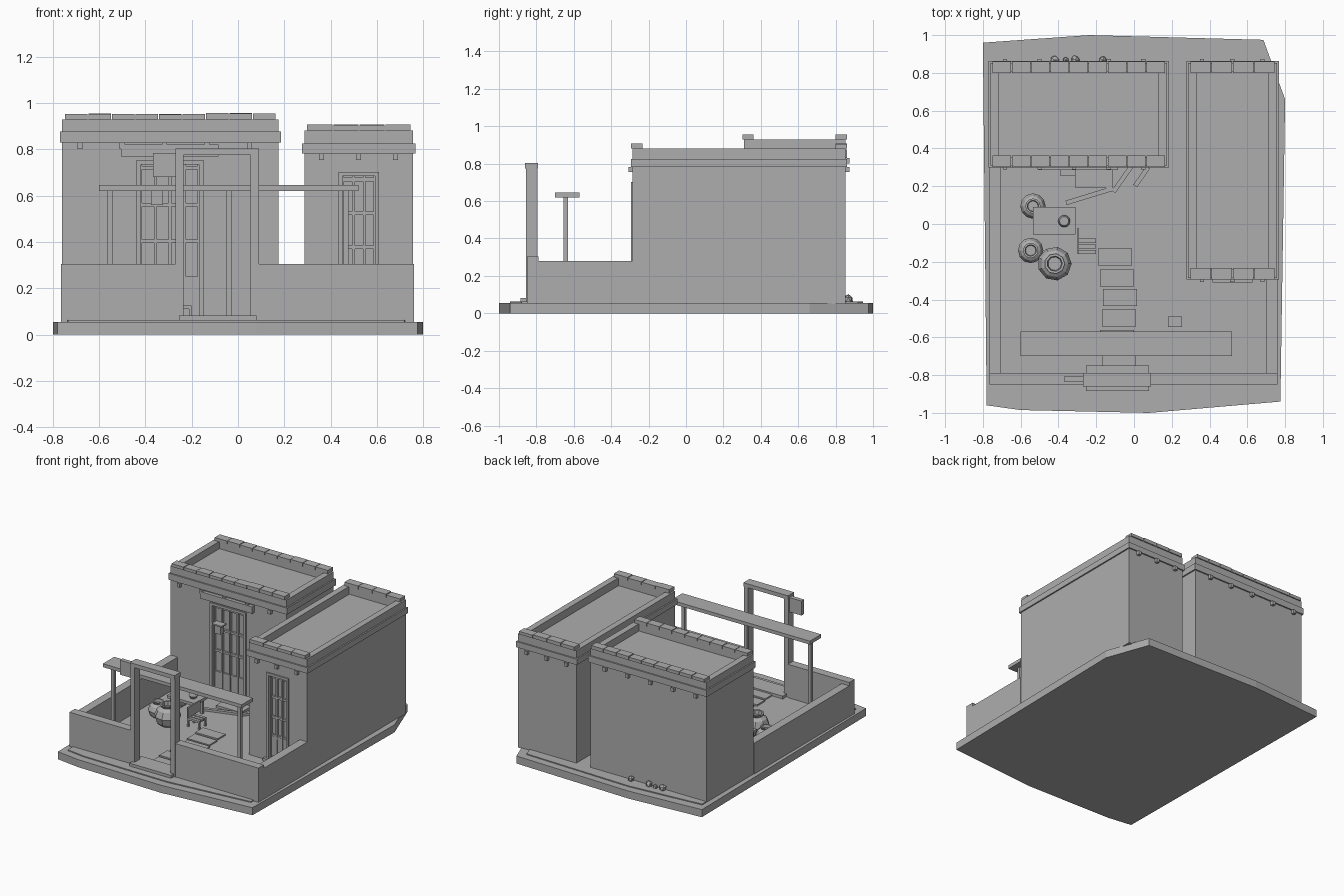
import bpy, bmesh, math, random
from mathutils import Vector

random.seed(4)
if "Cube" in bpy.data.objects:
    bpy.data.objects.remove(bpy.data.objects["Cube"])

clay = bpy.data.materials.new("plain grey")
clay.use_nodes = True
GREY = (0.42, 0.42, 0.42, 1)
clay.diffuse_color = GREY
clay.node_tree.nodes["Principled BSDF"].inputs["Base Color"].default_value = GREY


def finish(name, bm):
    bmesh.ops.recalc_face_normals(bm, faces=bm.faces)
    mesh = bpy.data.meshes.new(name)
    bm.to_mesh(mesh)
    bm.free()
    mesh.materials.append(clay)
    ob = bpy.data.objects.new(name, mesh)
    bpy.context.collection.objects.link(ob)
    return ob


def boxes(name, spans):
    """One object from boxes given as (x0, x1, y0, y1, z0, z1)."""
    bm = bmesh.new()
    for x0, x1, y0, y1, z0, z1 in spans:
        made = bmesh.ops.create_cube(bm, size=1)["verts"]
        for v in made:
            v.co = Vector(((x0 + x1) / 2 + v.co.x * (x1 - x0),
                           (y0 + y1) / 2 + v.co.y * (y1 - y0),
                           (z0 + z1) / 2 + v.co.z * (z1 - z0)))
    return finish(name, bm)


def slab(name, outline, z0, z1):
    bm = bmesh.new()
    face = bm.faces.new([bm.verts.new((x, y, z0)) for x, y in outline])
    top = bmesh.ops.extrude_face_region(bm, geom=[face])["geom"]
    for v in top:
        if isinstance(v, bmesh.types.BMVert):
            v.co.z = z1
    return finish(name, bm)


def lathe(name, x, y, z, profile, sides):
    """Faceted vessel from (radius, height) points."""
    bm = bmesh.new()
    rings = [[bm.verts.new((x + r * math.cos(a), y + r * math.sin(a), z + h))
              for a in [math.tau * i / sides for i in range(sides)]] for r, h in profile]
    for low, high in zip(rings, rings[1:]):
        for i in range(sides):
            j = (i + 1) % sides
            bm.faces.new((low[i], low[j], high[j], high[i]))
    bm.faces.new(rings[0])
    bm.faces.new(rings[-1])
    return finish(name, bm)


def ring(x0, x1, y0, y1, z0, z1, t):
    """Four walls around a rectangle."""
    return [(x0, x1, y0, y0 + t, z0, z1), (x0, x1, y1 - t, y1, z0, z1),
            (x0, x0 + t, y0 + t, y1 - t, z0, z1), (x1 - t, x1, y0 + t, y1 - t, z0, z1)]


def building(name, x0, x1, y0, y1, eave, roof, rim, tiles, pegs, door):
    dx0, dx1, dtop = door
    depth, floor = 0.03, 0.05
    # walls with a recessed doorway, then the roof deck
    boxes(name + "_walls", [
        (x0, x1, y0 + depth, y1, floor, eave),
        (x0, dx0, y0, y0 + depth, floor, eave),
        (dx1, x1, y0, y0 + depth, floor, eave),
        (dx0, dx1, y0, y0 + depth, dtop, eave)])
    e = 0.01
    boxes(name + "_cornice", [(x0 - e, x1 + e, y0 - e, y1 + e, eave, roof)])
    boxes(name + "_parapet", ring(x0, x1, y0, y1, roof, rim, 0.045))
    # coping tiles along front and back
    step = (x1 - x0 - 0.02) / tiles
    row = []
    for ya in (y0 - 0.008, y1 - 0.052):
        for i in range(tiles):
            xa = x0 + 0.01 + i * step
            lift = random.uniform(-0.004, 0.002)
            row.append((xa + 0.002, xa + step - 0.002, ya, ya + 0.06, rim, rim + 0.025 + lift))
    boxes(name + "_coping_tiles", row)
    # beam ends under the cornice
    boxes(name + "_beam_ends", [(x - 0.011, x + 0.011, ya, ya + 0.04, eave - 0.028, eave)
                                for x in pegs for ya in (y0 - 0.022, y1 - 0.018)])
    # door frame, leaf bars and sill
    w = 0.018
    boxes(name + "_door_frame", [
        (dx0 - w, dx0, y0 - 0.01, y0 + depth, floor, dtop + w),
        (dx1, dx1 + w, y0 - 0.01, y0 + depth, floor, dtop + w),
        (dx0, dx1, y0 - 0.01, y0 + depth, dtop, dtop + w)])
    cols = 4 if dx1 - dx0 > 0.2 else 3
    ya, yb = y0 + 0.012, y0 + depth
    bars = [(x - 0.006, x + 0.006, ya, yb, 0.07, dtop)
            for x in [dx0 + (dx1 - dx0) * i / cols for i in range(cols + 1)]]
    bars += [(dx0, dx1, ya + 0.004, yb, z - 0.008, z + 0.008)
             for z in [0.085 + (dtop - 0.1) * i / 4 for i in range(5)]]
    bars.append((dx0, dx1, ya + 0.006, yb, 0.07, 0.25))
    boxes(name + "_door_bars", bars)


# ground
outline = [(-0.80, 0.96), (-0.235, 1.0), (0.685, 0.975), (0.80, 0.66),
           (0.775, -0.94), (0.08, -1.0), (-0.6, -0.985), (-0.78, -0.96)]
slab("ground", outline, 0, 0.055)
slab("courtyard_floor", [(-0.76, 0.90), (-0.2, 0.945), (0.64, 0.92), (0.74, 0.66),
                         (0.72, -0.88), (0.09, -0.94), (-0.59, -0.93), (-0.735, -0.91)], 0.05, 0.062)

# two flat-roofed buildings
building("left_house", -0.76, 0.175, 0.31, 0.852, 0.83, 0.877, 0.93, 9,
         [-0.683 + 0.183 * i for i in range(5)], (-0.42, -0.168, 0.735))
building("right_house", 0.287, 0.757, -0.285, 0.852, 0.783, 0.825, 0.882, 4,
         [0.36, 0.52, 0.68], (0.452, 0.592, 0.685))
boxes("left_house_lintel", [(-0.505, -0.085, 0.285, 0.312, 0.77, 0.82)])
boxes("left_house_step", [(-0.31, -0.11, 0.19, 0.31, 0.06, 0.08)])
boxes("right_house_step", [(0.415, 0.627, -0.31, -0.28, 0.055, 0.08)])
boxes("wall_lantern", [(-0.39, -0.31, 0.255, 0.31, 0.62, 0.63), (-0.375, -0.325, 0.265, 0.305, 0.56, 0.62)])

# courtyard walls
boxes("front_wall", [(-0.765, -0.27, -0.85, -0.788, 0.05, 0.305),
                     (0.09, 0.76, -0.85, -0.788, 0.05, 0.305)])
boxes("side_walls", [(-0.765, -0.703, -0.788, 0.31, 0.05, 0.28),
                     (0.698, 0.76, -0.788, -0.285, 0.05, 0.28)])

# gateway with hanging sign
boxes("gate_posts", [(-0.27, -0.235, -0.855, -0.795, 0.055, 0.775),
                     (0.055, 0.09, -0.855, -0.795, 0.055, 0.775)])
boxes("gate_beam", [(-0.27, 0.09, -0.86, -0.79, 0.775, 0.803)])
boxes("gate_threshold", [(-0.255, 0.08, -0.885, -0.75, 0.055, 0.083)])
boxes("sign_board", [(-0.368, -0.27, -0.836, -0.805, 0.68, 0.785)])

# pergola
boxes("pergola_beam", [(-0.6, 0.52, -0.70, -0.57, 0.62, 0.645)])
boxes("pergola_posts", [(x - 0.012, x + 0.012, -0.655, -0.632, 0.055, 0.62) for x in (-0.553, -0.038, 0.465)])

# stepping stones
stones = [(-0.19, -0.13), (-0.18, -0.24), (-0.165, -0.345), (-0.17, -0.452), (-0.18, -0.56), (-0.17, -0.67)]
boxes("stepping_stones", [(x, x + 0.18, y - 0.09, y, 0.055, 0.072) for x, y in stones])
boxes("loose_tile", [(0.18, 0.255, -0.545, -0.49, 0.055, 0.07)])

# table, cup and chair
boxes("table", [(-0.535, -0.31, -0.055, 0.09, 0.165, 0.185)] +
      [(x, x + 0.02, y, y + 0.02, 0.055, 0.165) for x in (-0.52, -0.345) for y in (-0.04, 0.055)])
lathe("cup", -0.37, 0.015, 0.185, [(0.02, 0), (0.032, 0.02), (0.024, 0.045)], 12)
boxes("chair", [(-0.30, -0.20, y, y + 0.022, 0.11, 0.125) for y in (-0.16, -0.13, -0.10)] +
      [(x, x + 0.012, y, y + 0.012, 0.055, 0.11) for x in (-0.30, -0.212) for y in (-0.16, -0.09)] +
      [(-0.30, -0.29, -0.16, -0.02, 0.125, 0.2)])

# clay pots
jar = [(0.5, 0), (0.85, 0.3), (1, 0.8), (0.8, 1.3), (0.5, 1.5), (0.6, 1.7), (0.45, 1.7), (0.4, 1.4)]
for name, x, y, r, sides in (("large_pot", -0.42, -0.21, 0.09, 9),
                             ("front_pot", -0.547, -0.14, 0.067, 12),
                             ("back_pot", -0.535, 0.095, 0.067, 12)):
    lathe(name, x, y, 0.06, [(a * r, b * r) for a, b in jar], sides)

# planks lying by the door
for i, (x, y, length, turn) in enumerate([(-0.235, 0.15, 0.26, 17), (-0.06, 0.24, 0.17, 55), (0.04, 0.25, 0.12, 55)]):
    plank = boxes("plank_%d" % i, [(-length / 2, length / 2, -0.012, 0.012, 0.06, 0.078)])
    plank.location = (x, y, 0)
    plank.rotation_euler.z = math.radians(turn)

# small rocks behind the left house
for i, (x, r) in enumerate([(-0.42, 0.026), (-0.36, 0.018), (-0.31, 0.026), (-0.165, 0.024)]):
    bm = bmesh.new()
    bmesh.ops.create_icosphere(bm, subdivisions=1, radius=r)
    for v in bm.verts:
        v.co = v.co * random.uniform(0.85, 1.1) + Vector((x, 0.868, 0.055 + r * 0.8))
    finish("rock_%d" % i, bm)
